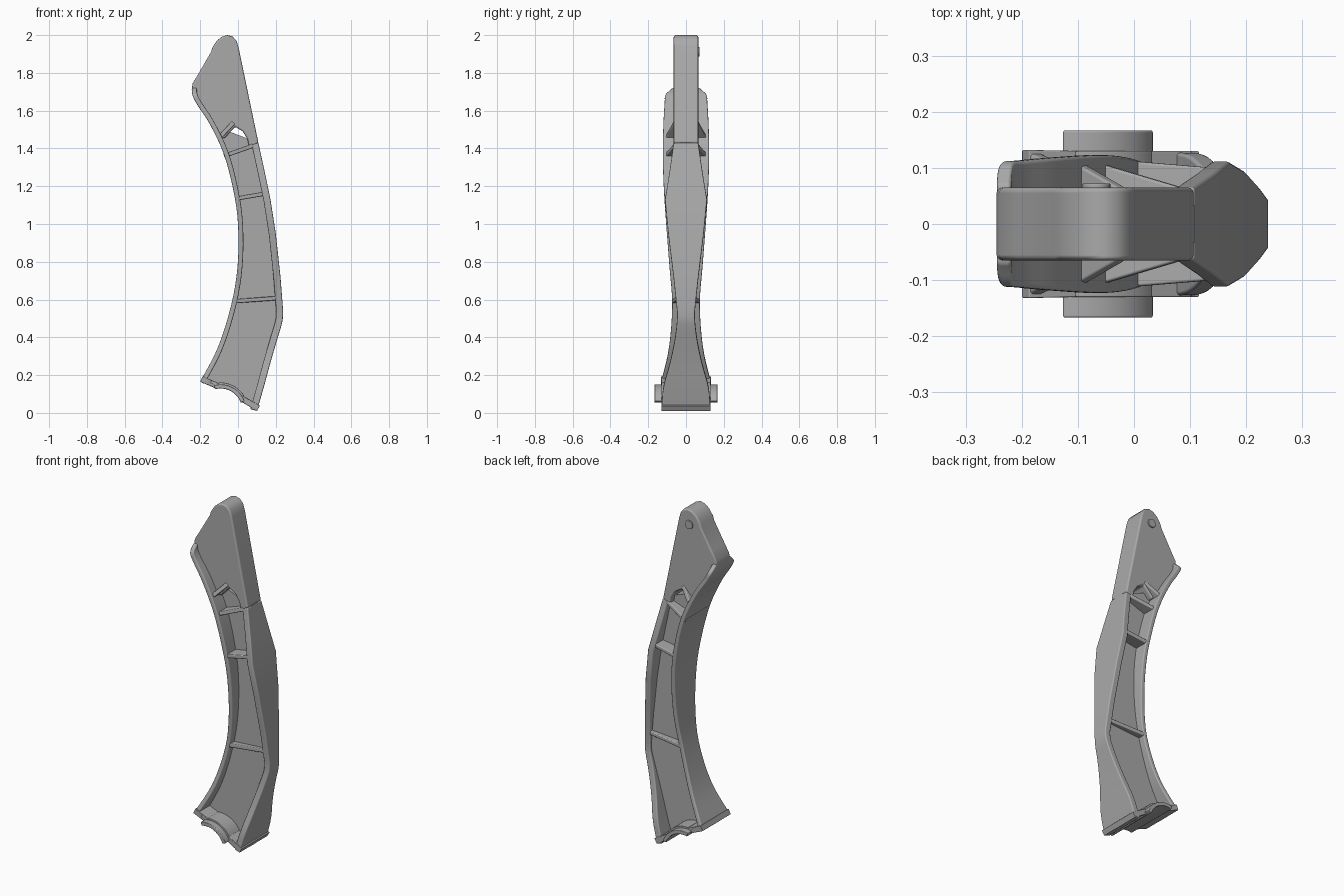
import bpy, bmesh, math
from mathutils import Vector

if "Cube" in bpy.data.objects:
    bpy.data.objects.remove(bpy.data.objects["Cube"], do_unlink=True)

grey = bpy.data.materials.new("plain_grey")
grey.use_nodes = True
grey.diffuse_color = (0.4, 0.4, 0.4, 1)
grey.node_tree.nodes["Principled BSDF"].inputs["Base Color"].default_value = (0.4, 0.4, 0.4, 1)


def finish(name, bm, bevel):
    bmesh.ops.recalc_face_normals(bm, faces=bm.faces)
    mesh = bpy.data.meshes.new(name)
    bm.to_mesh(mesh)
    bm.free()
    mesh.materials.append(grey)
    obj = bpy.data.objects.new(name, mesh)
    bpy.context.collection.objects.link(obj)
    bpy.ops.object.select_all(action='DESELECT')
    obj.select_set(True)
    bpy.context.view_layer.objects.active = obj
    bpy.ops.object.shade_smooth_by_angle(angle=math.radians(35))
    if bevel:
        mod = obj.modifiers.new("soft_edges", 'BEVEL')
        mod.width = bevel
        mod.segments = 3
        mod.limit_method = 'ANGLE'
        mod.angle_limit = math.radians(40)
        mod.harden_normals = True
    return obj


def prism(name, outline, y0, y1, bevel=0):
    """Extrude an x-z outline along y."""
    bm = bmesh.new()
    face = bm.faces.new([bm.verts.new((x, y0, z)) for x, z in outline])
    grown = bmesh.ops.extrude_face_region(bm, geom=[face])
    verts = [g for g in grown["geom"] if isinstance(g, bmesh.types.BMVert)]
    bmesh.ops.translate(bm, verts=verts, vec=(0, y1 - y0, 0))
    return finish(name, bm, bevel)


def strip(name, path, thick, bevel=0.007):
    """Loft a bar along (x, z, half width); thickness grows to the right of travel."""
    bm = bmesh.new()
    rings = []
    for i, (x, z, h) in enumerate(path):
        a, b = path[max(i - 1, 0)], path[min(i + 1, len(path) - 1)]
        t = Vector((b[0] - a[0], b[1] - a[1])).normalized() * thick
        u, v = x + t.y, z - t.x
        corners = [(x, -h, z), (u, -h, v), (u, h, v), (x, h, z)]
        rings.append([bm.verts.new(c) for c in corners])
    for r, s in zip(rings, rings[1:]):
        for k in range(4):
            j = (k + 1) % 4
            bm.faces.new((r[k], r[j], s[j], s[k]))
    bm.faces.new(rings[0])
    bm.faces.new(rings[-1])
    return finish(name, bm, bevel)


def smooth(points, steps=4):
    """Catmull-Rom curve through the points."""
    pts = [Vector(p) for p in points]
    out = []
    for i in range(len(pts) - 1):
        p1, p2 = pts[i], pts[i + 1]
        p0 = pts[i - 1] if i else 2 * p1 - p2
        p3 = pts[i + 2] if i + 2 < len(pts) else 2 * p2 - p1
        for k in range(steps):
            t = k / steps
            out.append(0.5 * (2 * p1 + (p2 - p0) * t + (2 * p0 - 5 * p1 + 4 * p2 - p3) * t * t
                              + (3 * p1 - p0 - 3 * p2 + p3) * t ** 3))
    return [tuple(p) for p in out + [pts[-1]]]


def arc(radius, spread, half, steps=14):
    """Arch over the bottom cut, left to right."""
    mid = math.radians(62.6)
    out = []
    for k in range(steps + 1):
        a = mid + math.radians(spread) * (1 - 2 * k / steps)
        out.append((-0.092 + radius * math.cos(a), 0.016 + radius * math.sin(a), half))
    return out


# Edge paths: x, z, half width
inner = smooth([(-0.2, 0.165, 0.132), (-0.105, 0.35, 0.09), (-0.035, 0.575, 0.073),
                (-0.002, 0.78, 0.088), (0, 1.0, 0.105), (-0.025, 1.18, 0.117),
                (-0.075, 1.37, 0.123), (-0.15, 1.53, 0.119), (-0.215, 1.63, 0.113),
                (-0.24, 1.68, 0.108), (-0.245, 1.72, 0.07)])
outer = (smooth([(0.1, 0.01, 0.13), (0.135, 0.13, 0.12), (0.17, 0.26, 0.085),
                 (0.205, 0.38, 0.06), (0.234, 0.48, 0.048), (0.239, 0.54, 0.047)])
         + [(0.225, 0.72, 0.066), (0.2, 0.95, 0.094), (0.172, 1.13, 0.111),
            (0.145, 1.26, 0.09), (0.108, 1.43, 0.065)])
bottom = [inner[0]] + arc(0.113, 38, 0.13) + [outer[0]]


def flat(path):
    return [(p[0], p[1]) for p in path]


# Flanges and arched foot
strip("inner_flange", inner, 0.026)
strip("outer_flange", outer, -0.037)
strip("foot_wall", bottom, -0.032, 0.004)
strip("foot_saddle", arc(0.113, 43, 0.167), -0.022, 0.004)

# Thin web behind the pockets
low_inner = [p for p in inner if p[1] < 1.56]
web = flat(low_inner) + list(reversed(flat(outer))) + list(reversed(flat(bottom[1:-1])))
prism("web", web, -0.033, 0.033)

# Thick head with a curved lower edge and a small step on its slope
head = flat([p for p in inner if 1.46 < p[1] < 1.70])
head += [(-0.245, 1.71), (-0.24, 1.745), (-0.21, 1.795), (-0.143, 1.91), (-0.135, 1.935),
         (-0.112, 1.97), (-0.085, 1.992), (-0.055, 2.0), (-0.028, 1.992), (-0.008, 1.97),
         (0.003, 1.935), (0.108, 1.43), (0.06, 1.4), (0.05, 1.45), (0.025, 1.49),
         (-0.015, 1.515), (-0.075, 1.45)]
prism("head", head, -0.065, 0.065, 0.01)

# Cross ribs, tapering toward the outer flange
ribs = {
    "lower_rib": [(-0.02, 0.58, 0.072), (0.215, 0.597, 0.05)],
    "middle_rib": [(0.0, 1.125, 0.112), (0.145, 1.15, 0.1)],
    "upper_rib": [(-0.07, 1.35, 0.112), (0.085, 1.405, 0.066)],
    "slanted_rib": [(-0.095, 1.445, 0.112), (-0.015, 1.53, 0.066)],
}
for name, path in ribs.items():
    strip(name, path, -0.022, 0.005)

# Small round stud on the rear face of the head
stud = [(-0.067 + 0.025 * math.cos(k * math.pi / 12), 1.912 + 0.025 * math.sin(k * math.pi / 12))
        for k in range(24)]
prism("head_stud", stud, 0.06, 0.072, 0.002)
